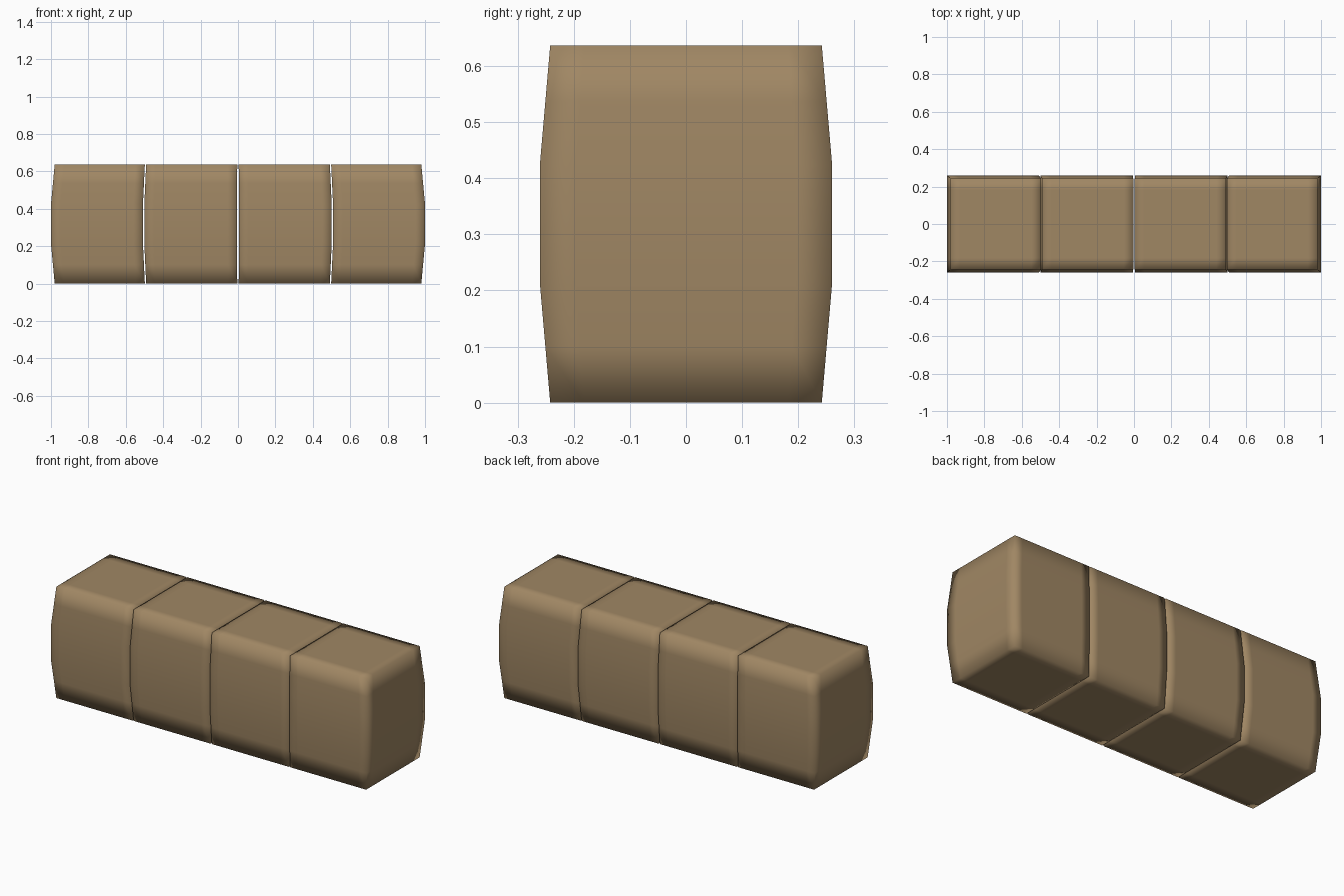
import bpy, bmesh
from mathutils import Vector

old = bpy.data.objects.get("Cube")
if old:
    bpy.data.objects.remove(old, do_unlink=True)

HEIGHT = 0.637
HALF_DEPTH = 0.242
BULGE_X, BULGE_Y = 0.0204, 0.076

# Single tan colour
tan = bpy.data.materials.new("tan_brown")
tan.use_nodes = True
colour = (0.352, 0.242, 0.127, 1)
tan.diffuse_color = colour
shader = tan.node_tree.nodes["Principled BSDF"]
shader.inputs["Base Color"].default_value = colour
shader.inputs["Roughness"].default_value = 0.8


def bulge(z):
    """Amount of swelling: none at the top and bottom, full in the middle."""
    t = min(z, HEIGHT - z) / (HEIGHT / 3)
    return min(1, t)


def make_block(name, x0, x1):
    bm = bmesh.new()
    bmesh.ops.create_cube(bm, size=1)
    for v in bm.verts:
        v.co.x = x0 if v.co.x < 0 else x1
        v.co.y *= 2 * HALF_DEPTH
        v.co.z = (v.co.z + 0.5) * HEIGHT
    # Support loops keep the faces flat and soften the edges
    cuts = {
        0: (x0 + 0.05, x1 - 0.05),
        1: (-HALF_DEPTH + 0.06, HALF_DEPTH - 0.06),
        2: (0.1, HEIGHT / 3, HEIGHT * 2 / 3, HEIGHT - 0.1),
    }
    for axis, places in cuts.items():
        normal = Vector((0, 0, 0))
        normal[axis] = 1
        for p in places:
            bmesh.ops.bisect_plane(bm, geom=bm.verts[:] + bm.edges[:] + bm.faces[:],
                                   plane_co=normal * p, plane_no=normal)
    # Swell the sides around the middle
    for v in bm.verts:
        b = bulge(v.co.z)
        v.co.x *= 1 + BULGE_X * b
        v.co.y *= 1 + BULGE_Y * b
    for f in bm.faces:
        f.smooth = True
    bmesh.ops.recalc_face_normals(bm, faces=bm.faces[:])
    mesh = bpy.data.meshes.new(name)
    bm.to_mesh(mesh)
    bm.free()
    mesh.materials.append(tan)
    obj = bpy.data.objects.new(name, mesh)
    bpy.context.collection.objects.link(obj)


# Inner and outer block on each side, with narrow gaps between
for side, sign in (("right", -1), ("left", 1)):
    for part, near, far in (("inner", 0.004, 0.491), ("outer", 0.498, 0.98)):
        a, b = sorted((sign * near, sign * far))
        make_block(f"{part}_block_{side}", a, b)
